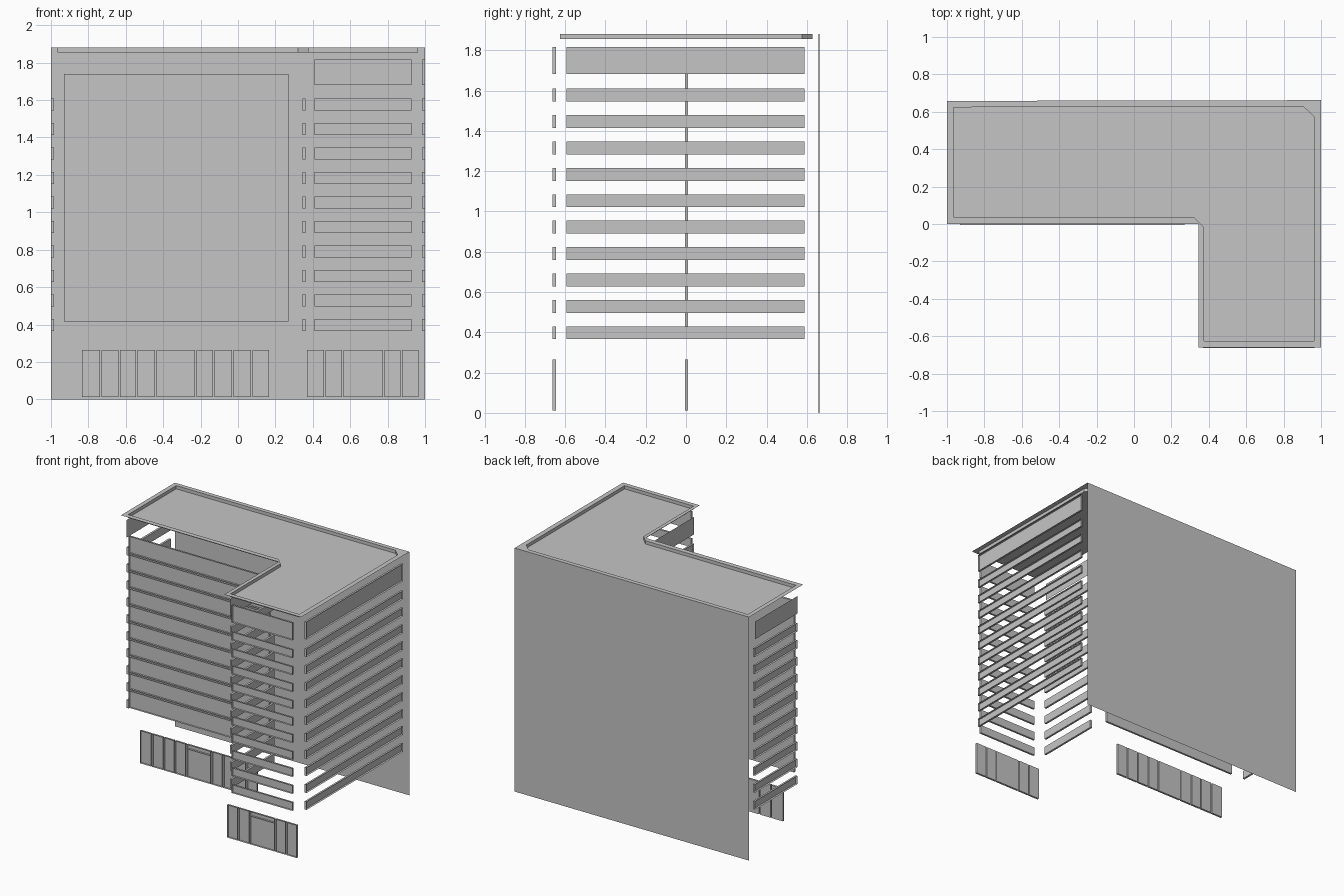
import bpy, bmesh
from mathutils import Vector

old = bpy.data.objects.get("Cube")
if old:
    bpy.data.objects.remove(old, do_unlink=True)

GREY = (0.56, 0.56, 0.56, 1)
mat = bpy.data.materials.new("light concrete grey")
mat.use_nodes = True
mat.diffuse_color = GREY
mat.node_tree.nodes["Principled BSDF"].inputs["Base Color"].default_value = GREY


def finish(name, bm):
    mesh = bpy.data.meshes.new(name)
    bm.to_mesh(mesh)
    bm.free()
    mesh.materials.append(mat)
    bpy.context.collection.objects.link(bpy.data.objects.new(name, mesh))


def add_recess(bm, xs, ys, zs, outward):
    """Add a shallow recessed panel: a box open on its outward side."""
    verts = bmesh.ops.create_cube(bm, size=1)["verts"]
    faces = {f for v in verts for f in v.link_faces}
    for f in faces:
        f.normal_update()
    front = [f for f in faces if f.normal.dot(Vector(outward)) > 0.9]
    for v in verts:
        v.co = [r[0] if c < 0 else r[1] for c, r in zip(v.co, (xs, ys, zs))]
    bmesh.ops.delete(bm, geom=front, context="FACES_ONLY")
    # the visible sides are the inner ones
    bmesh.ops.reverse_faces(bm, faces=[f for f in faces if f.is_valid])


def add_plane(bm, points):
    bm.faces.new([bm.verts.new(p) for p in points])


T = 0.016                # recess depth
TOP, TRAY = 1.88, 1.855  # roof rim and roof floor heights
PITCH = 0.131            # storey height
STOREYS = 10
bands = [(0.366 + i * PITCH, 0.43 + i * PITCH) for i in range(STOREYS)]
parapet = (1.682, 1.817)
RIGHT, LEFT, FRONT = (1, 0, 0), (-1, 0, 0), (0, -1, 0)

# Blank back wall
bm = bmesh.new()
add_plane(bm, [(1, 0.662, 0), (-1, 0.658, 0), (-1, 0.658, TOP), (1, 0.662, TOP)])
finish("back_wall", bm)

# L-shaped roof: flat rim around a sunken tray with two clipped corners
outer = [(-1, 0), (0.345, 0), (0.345, 0), (0.345, -0.66), (1, -0.66),
         (1, 0.662), (1, 0.662), (-1, 0.658)]
inner = [(-0.965, 0.038), (0.32, 0.038), (0.373, -0.015), (0.373, -0.625),
         (0.962, -0.625), (0.962, 0.575), (0.905, 0.628), (-0.965, 0.624)]
bm = bmesh.new()
rings = [[bm.verts.new((x, y, z)) for x, y in ring]
         for ring, z in ((outer, TOP), (inner, TOP), (inner, TRAY))]
for ring_a, ring_b in zip(rings, rings[1:]):
    for i in range(len(inner)):
        j = (i + 1) % len(inner)
        bm.faces.new((ring_a[i], ring_a[j], ring_b[j], ring_b[i]))
bm.faces.new(rings[2])
bmesh.ops.remove_doubles(bm, verts=bm.verts, dist=0.0001)
bmesh.ops.triangulate(bm, faces=[f for f in bm.faces if len(f.verts) > 4])
for f in bm.faces:
    f.normal_update()
    if f.normal.z < -0.1:
        f.normal_flip()
finish("roof_tray", bm)

# Storey bands on each side of the L, with a deeper band under the roof
sides = {
    "right_bands": ((1 - T, 1), (-0.592, 0.587), RIGHT),
    "front_bands": ((0.41, 0.927), (-0.662, -0.662 + T), FRONT),
    "left_bands": ((-1, -1 + T), (0.07, 0.587), LEFT),
    "inner_bands": ((0.345, 0.345 + T), (-0.592, -0.07), LEFT),
}
for name, (xs, ys, outward) in sides.items():
    bm = bmesh.new()
    for zs in bands:
        add_recess(bm, xs, ys, zs, outward)
    if outward == LEFT:
        x = xs[0]
        add_plane(bm, [(x, ys[1], parapet[0]), (x, ys[0], parapet[0]),
                       (x, ys[0], parapet[1]), (x, ys[1], parapet[1])])
    else:
        add_recess(bm, xs, ys, parapet, outward)
    finish(name, bm)

# Broad overlapping panels on the front of the wing
bm = bmesh.new()
for i in range(STOREYS):
    z = 0.415 + i * PITCH
    add_recess(bm, (-0.93, 0.27), (-0.005, -0.005 + T), (z, z + 0.145), FRONT)
finish("wing_panels", bm)


def shopfront(name, y, edges, door):
    """Row of recessed panes; the wide one is a door with a transom ledge."""
    bm = bmesh.new()
    for a, b in zip(edges, edges[1:]):
        add_recess(bm, (a, b - 0.008), (y, y + T), (0.012, 0.264), FRONT)
    a, b, z = edges[door], edges[door + 1] - 0.008, 0.23
    add_plane(bm, [(a, y, z), (b, y, z), (b, y + T, z), (a, y + T, z)])
    finish(name, bm)


# Ground-floor shopfronts
shopfront("wing_shopfront", -0.005,
          [-0.835, -0.73, -0.63, -0.537, -0.435, -0.222, -0.125, -0.025, 0.077, 0.173], 4)
shopfront("front_shopfront", -0.662, [0.37, 0.467, 0.565, 0.782, 0.877, 0.973], 2)
